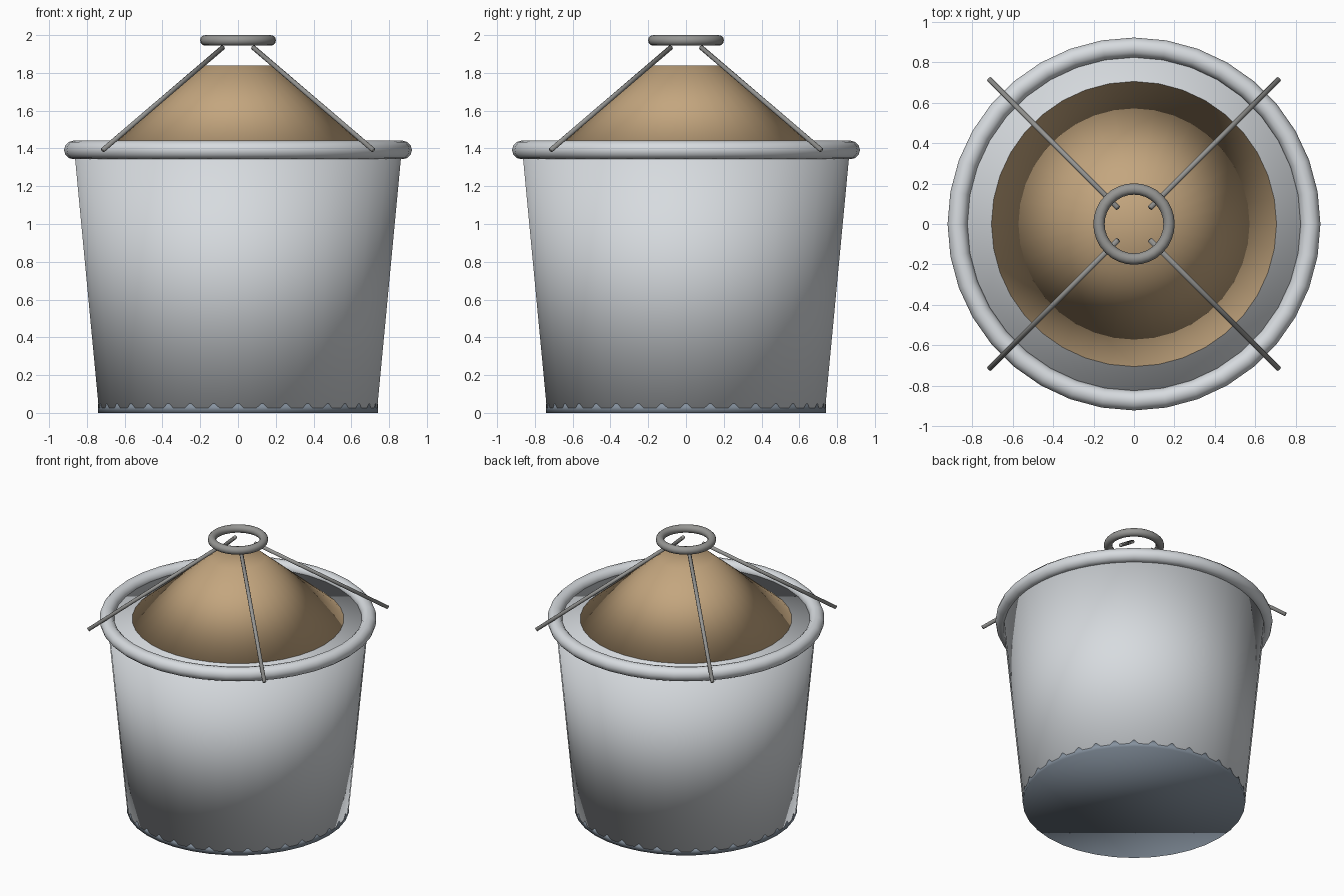
import bpy
import math
from mathutils import Vector

if "Cube" in bpy.data.objects:
    bpy.data.objects.remove(bpy.data.objects["Cube"])


def material(name, rgb):
    m = bpy.data.materials.new(name)
    m.diffuse_color = (*rgb, 1)
    m.use_nodes = True
    m.node_tree.nodes["Principled BSDF"].inputs["Base Color"].default_value = m.diffuse_color
    return m


SHELL = material("pale_metal", (0.68, 0.71, 0.74))
STEEL = material("dark_metal", (0.30, 0.30, 0.29))
BASE = material("blue_metal", (0.24, 0.29, 0.35))
SAND = material("sand", (0.55, 0.38, 0.21))


def finish(name, mat):
    ob = bpy.context.object
    ob.name = name
    ob.data.materials.append(mat)
    bpy.ops.object.shade_smooth()
    return ob


def frustum(name, r1, r2, z1, z2, mat, sides=36, turn=0.0):
    bpy.ops.mesh.primitive_cone_add(vertices=sides, radius1=r1, radius2=r2, depth=z2 - z1,
                                    location=(0, 0, (z1 + z2) / 2), rotation=(0, 0, turn))
    return finish(name, mat)


def ring(name, major, minor, z, mat, segs=36, minor_segs=12):
    bpy.ops.mesh.primitive_torus_add(major_segments=segs, minor_segments=minor_segs,
                                     major_radius=major, minor_radius=minor, location=(0, 0, z))
    return finish(name, mat)


def rod(name, a, b, radius, mat):
    a, b = Vector(a), Vector(b)
    d = b - a
    bpy.ops.mesh.primitive_cylinder_add(vertices=10, radius=radius, depth=d.length,
                                        location=(a + b) / 2)
    bpy.context.object.rotation_euler = d.to_track_quat('Z', 'Y').to_euler()
    return finish(name, mat)


# Bucket: base plate, closed tapered body, rolled rim
frustum("base_plate", 0.74, 0.74, 0.0, 0.05, BASE)
frustum("bucket_body", 0.74, 0.87, 0.025, 1.39, SHELL, turn=math.radians(5))
ring("bucket_rim", 0.872, 0.049, 1.392, SHELL)

# Heaped contents: truncated cone
frustum("contents_heap", 0.71, 0.18, 1.385, 1.84, SAND)

# Lifting ring with four diagonal hanger rods
ring("lifting_ring", 0.173, 0.028, 1.972, STEEL, 32)
for i, (sx, sy) in enumerate([(1, 1), (-1, 1), (-1, -1), (1, -1)]):
    rod(f"hanger_rod_{i + 1}", (0.08 * sx, 0.08 * sy, 1.935),
        (0.715 * sx, 0.715 * sy, 1.392), 0.013, STEEL)
